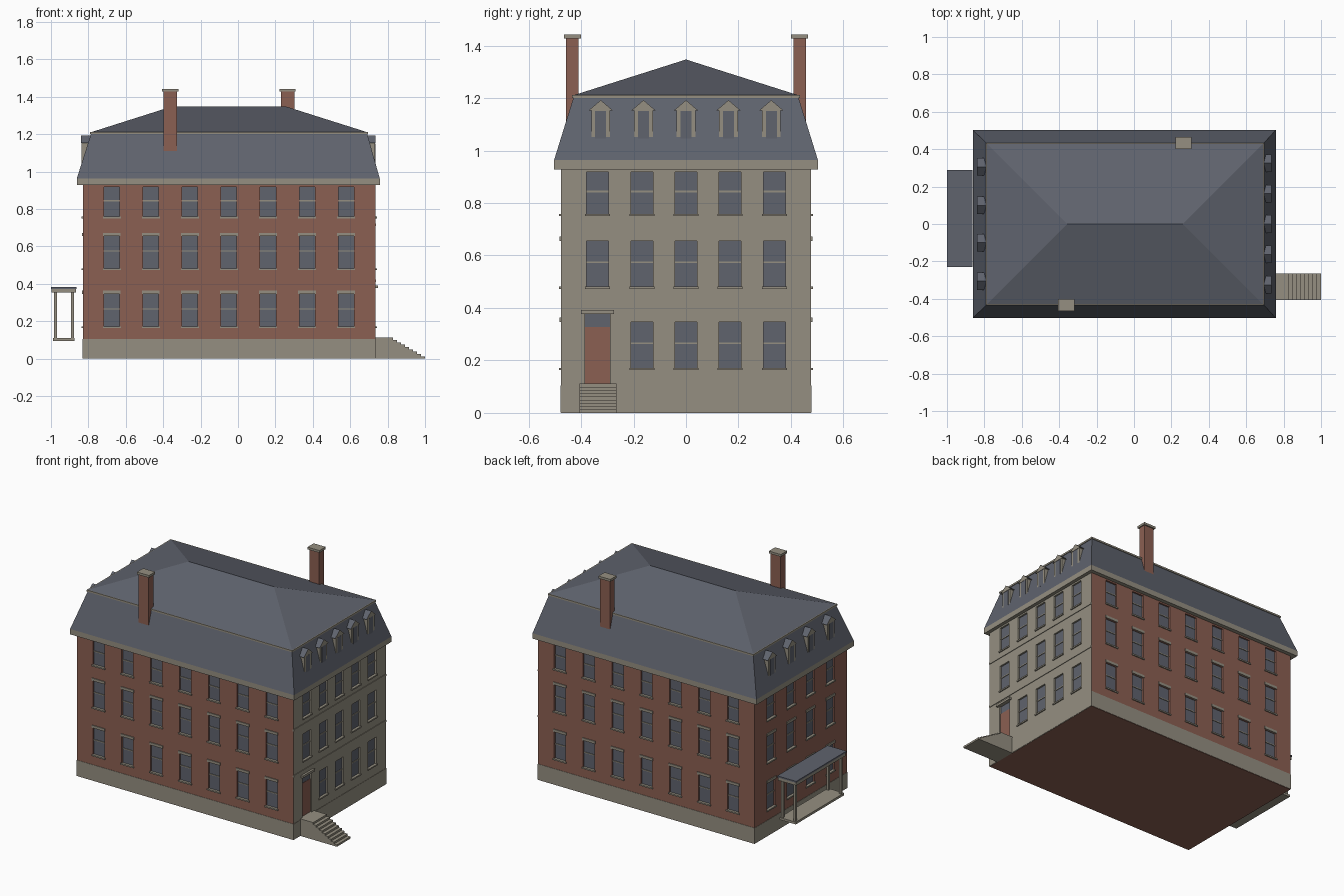
import bpy, bmesh
from mathutils import Vector

if "Cube" in bpy.data.objects:
    bpy.data.objects.remove(bpy.data.objects["Cube"])


def material(name, rgb):
    m = bpy.data.materials.new(name)
    m.use_nodes = True
    m.diffuse_color = (*rgb, 1)
    m.node_tree.nodes["Principled BSDF"].inputs["Base Color"].default_value = (*rgb, 1)
    return m


BRICK = material("red_brick", (0.26, 0.115, 0.085))
STONE = material("pale_stone", (0.30, 0.275, 0.22))
SLATE = material("blue_grey_slate", (0.115, 0.125, 0.155))


def taper(bm, low, z0, high, z1):
    """Solid between two rectangles (x0, x1, y0, y1)."""
    rings = []
    for (x0, x1, y0, y1), z in ((low, z0), (high, z1)):
        rings.append([bm.verts.new((x, y, z)) for x, y in
                      ((x0, y0), (x1, y0), (x1, y1), (x0, y1))])
    a, b = rings
    bm.faces.new(a[::-1])
    bm.faces.new(b)
    for i in range(4):
        j = (i + 1) % 4
        bm.faces.new((a[i], a[j], b[j], b[i]))


def box(bm, x0, x1, y0, y1, z0, z1):
    taper(bm, (x0, x1, y0, y1), z0, (x0, x1, y0, y1), z1)


def prism(bm, profile, to_point, a, b):
    """Extrude a 2D profile between two depths."""
    ends = [[bm.verts.new(to_point(p, d)) for p in profile] for d in (a, b)]
    bm.faces.new(ends[0])
    bm.faces.new(ends[1][::-1])
    n = len(profile)
    for i in range(n):
        j = (i + 1) % n
        bm.faces.new((ends[0][i], ends[0][j], ends[1][j], ends[1][i]))


def finish(bm, name, *mats):
    bmesh.ops.remove_doubles(bm, verts=bm.verts, dist=0.00001)
    bmesh.ops.dissolve_degenerate(bm, dist=0.00001, edges=bm.edges)
    bmesh.ops.recalc_face_normals(bm, faces=bm.faces)
    mesh = bpy.data.meshes.new(name)
    bm.to_mesh(mesh)
    bm.free()
    for m in mats:
        mesh.materials.append(m)
    ob = bpy.data.objects.new(name, mesh)
    bpy.context.collection.objects.link(ob)
    return ob


XW, XE, YW = -0.83, 0.735, 0.477


def on_wall(bm, wall, u, width, z0, z1, d0, d1):
    """Box on a wall: u along the wall, d outward from its surface."""
    u0, u1 = u - width / 2, u + width / 2
    if wall == "front":
        box(bm, u0, u1, -YW - d1, -YW - d0, z0, z1)
    elif wall == "back":
        box(bm, u0, u1, YW + d0, YW + d1, z0, z1)
    elif wall == "east":
        box(bm, XE + d0, XE + d1, u0, u1, z0, z1)
    else:
        box(bm, XW - d1, XW - d0, u0, u1, z0, z1)


# Window layout on each wall, and the rows as bottom, rail, top
long_cols = [-0.674 + 0.2086 * i for i in range(7)]
columns = {
    "front": long_cols,
    "back": long_cols,
    "east": [-0.337, -0.168, 0, 0.168, 0.337],
    "west": [-0.305, -0.1, 0.1, 0.305],
}
rows = [(0.17, 0.265, 0.347), (0.48, 0.575, 0.655), (0.757, 0.844, 0.918)]
DOOR_Y = -0.337

# Window parts gathered by kind
cuts, panes, rails, sills, lintels = [bmesh.new() for _ in range(5)]
for wall, cols in columns.items():
    for u in cols:
        for r, (z0, zm, z1) in enumerate(rows):
            if wall == "east" and r == 0 and u == DOOR_Y:
                continue
            on_wall(cuts, wall, u, 0.083, z0, z1, -0.015, 0.02)
            on_wall(panes, wall, u, 0.083, z0, z1, -0.016, -0.011)
            on_wall(rails, wall, u, 0.083, zm - 0.003, zm + 0.003, -0.012, -0.007)
            on_wall(sills, wall, u, 0.096, z0 - 0.007, z0 + 0.002, -0.01, 0.007)
            if r < 2 and wall != "east":
                on_wall(lintels, wall, u, 0.094, z1, z1 + 0.017, -0.005, 0.005)

# Entrance opening with a red door and a transom light
on_wall(cuts, "east", DOOR_Y, 0.095, 0.112, 0.377, -0.015, 0.02)
on_wall(panes, "east", DOOR_Y, 0.095, 0.328, 0.377, -0.016, -0.011)
door = bmesh.new()
on_wall(door, "east", DOOR_Y, 0.095, 0.112, 0.328, -0.016, -0.009)
finish(door, "entrance_door", BRICK)
hood = bmesh.new()
on_wall(hood, "east", DOOR_Y, 0.126, 0.377, 0.392, -0.005, 0.014)
finish(hood, "door_hood", STONE)

# Walls with cut openings; the east front is stone
bm = bmesh.new()
box(bm, XW, XE, -YW, YW, 0, 0.95)
walls = finish(bm, "walls", BRICK, STONE)
cutter = finish(cuts, "opening_cutter", BRICK)
cutter.hide_render = True
mod = walls.modifiers.new("openings", "BOOLEAN")
mod.object = cutter
mod.solver = "EXACT"
bpy.context.view_layer.objects.active = walls
bpy.ops.object.modifier_apply(modifier=mod.name)
bpy.data.objects.remove(cutter)
for p in walls.data.polygons:
    p.material_index = int(p.center.x > XE - 0.02)

finish(panes, "window_panes", SLATE)
finish(rails, "window_rails", STONE)
finish(sills, "window_sills", STONE)
finish(lintels, "window_lintels", STONE)

# Stone plinth, string courses on the east front, and cornice
bm = bmesh.new()
box(bm, XW - 0.002, XE + 0.002, -YW - 0.002, YW + 0.002, 0.002, 0.105)
finish(bm, "plinth", STONE)
bm = bmesh.new()
for z in (0.41, 0.71):
    box(bm, XE - 0.005, XE + 0.004, -YW, YW, z, z + 0.012)
finish(bm, "string_courses", STONE)
EAVE = (-0.862, 0.758, -0.503, 0.503)
TOP = (-0.785, 0.69, -0.428, 0.428)
bm = bmesh.new()
box(bm, *EAVE, 0.928, 0.963)
finish(bm, "cornice", STONE)

# Mansard roof, upper trim, and low hipped roof
bm = bmesh.new()
taper(bm, EAVE, 0.963, TOP, 1.205)
finish(bm, "mansard_roof", SLATE)
bm = bmesh.new()
x0, x1, y0, y1 = TOP
box(bm, x0 - 0.006, x1 + 0.006, y0 - 0.006, y1 + 0.006, 1.2, 1.211)
finish(bm, "roof_trim", STONE)
bm = bmesh.new()
taper(bm, TOP, 1.211, (-0.357, 0.26, 0, 0), 1.347)
finish(bm, "hipped_roof", SLATE)

# Gabled dormers on both ends
bodies, gables, lights = [bmesh.new() for _ in range(3)]
for face, side, ys in ((0.733, 1, (-0.325, -0.162, 0, 0.162, 0.325)),
                       (-0.836, -1, columns["west"])):
    for y in ys:
        back = face - side * 0.065
        xs = sorted((face, back))
        box(bodies, *xs, y - 0.036, y + 0.036, 1.045, 1.16)
        prism(gables, [(y - 0.047, 1.152), (y + 0.047, 1.152), (y, 1.192)],
              lambda p, d: (d, *p), face + side * 0.003, back)
        xs = sorted((face - side * 0.002, face + side * 0.002))
        box(lights, *xs, y - 0.021, y + 0.021, 1.045, 1.151)
finish(bodies, "dormer_bodies", STONE)
gable_ob = finish(gables, "dormer_gables", STONE, SLATE)
for p in gable_ob.data.polygons:
    p.material_index = int(p.normal.z > 0.3)
finish(lights, "dormer_windows", SLATE)

# Chimneys with stone caps
stacks, caps = bmesh.new(), bmesh.new()
for x, y in ((-0.362, -0.433), (0.265, 0.433)):
    box(stacks, x - 0.036, x + 0.036, y - 0.024, y + 0.024, 1.05, 1.43)
    box(caps, x - 0.043, x + 0.043, y - 0.032, y + 0.032, 1.428, 1.443)
finish(stacks, "chimney_stacks", BRICK)
finish(caps, "chimney_caps", STONE)

# Entrance landing and steps as one stepped profile
N = 8
profile = [(XE - 0.005, 0), (1.0, 0)]
tread, rise = 0.172 / N, 0.112 / (N + 1)
for i in range(N):
    x, z = 1.0 - tread * i, rise * (i + 1)
    profile += [(x, z), (x - tread, z)]
profile += [(1.0 - tread * N, 0.112), (XE - 0.005, 0.112)]
bm = bmesh.new()
prism(bm, profile, lambda p, d: (p[0], d, p[1]), -0.406, -0.264)
finish(bm, "entrance_steps", STONE)

# Side porch: floor, posts, beam and slate roof
bm = bmesh.new()
box(bm, -0.99, -0.873, -0.22, 0.28, 0.095, 0.11)
for x in (-0.975, -0.886):
    for y in (-0.205, 0.265):
        box(bm, x - 0.008, x + 0.008, y - 0.008, y + 0.008, 0.11, 0.36)
finish(bm, "porch_floor_and_posts", STONE)
bm = bmesh.new()
box(bm, -0.997, -0.866, -0.226, 0.286, 0.353, 0.373)
finish(bm, "porch_beam", STONE)
bm = bmesh.new()
box(bm, -1.0, -0.863, -0.23, 0.29, 0.373, 0.383)
finish(bm, "porch_roof", SLATE)
